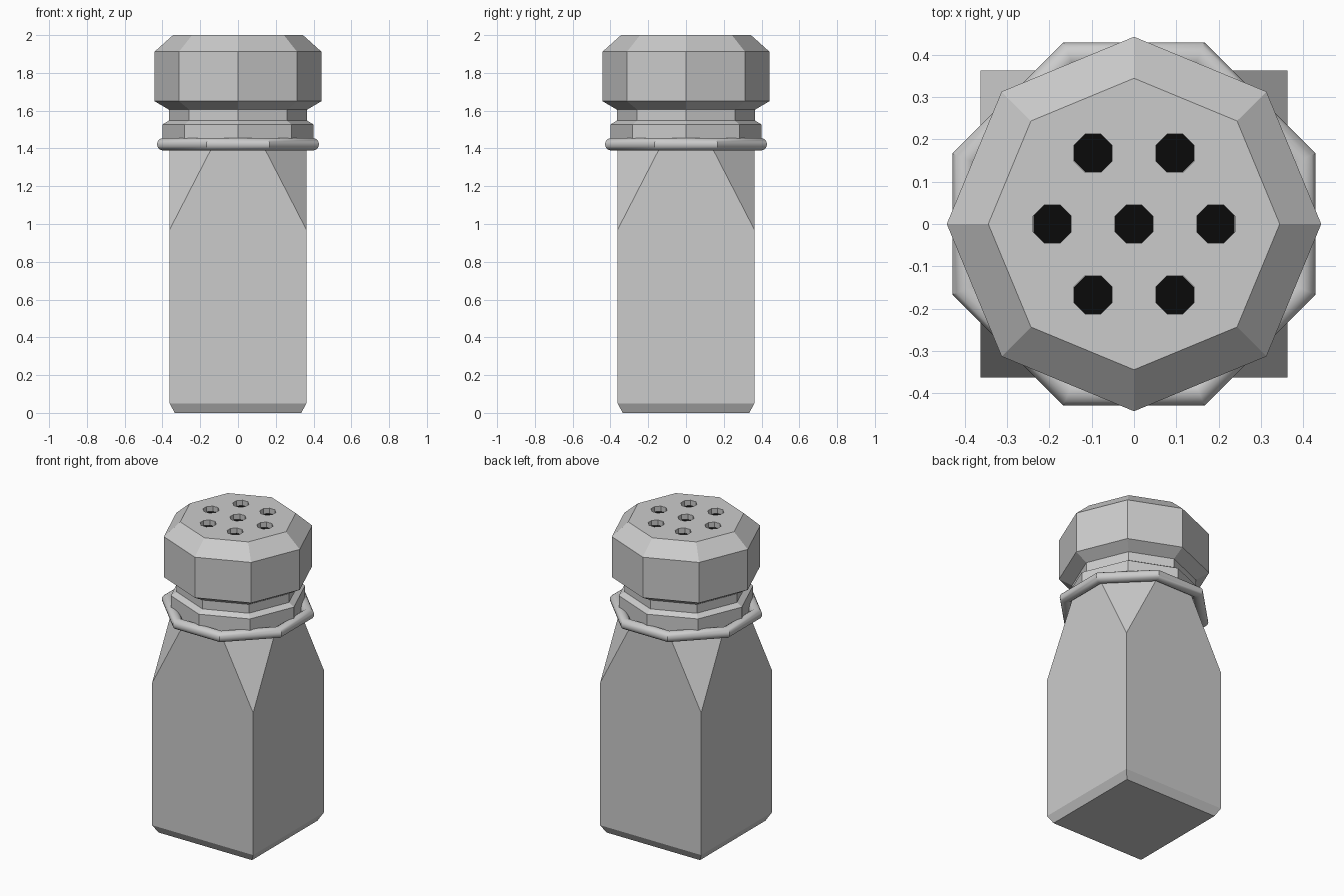
import bpy, bmesh
from math import sin, cos, tan, pi, radians

if "Cube" in bpy.data.objects:
    bpy.data.objects.remove(bpy.data.objects["Cube"])


def make_object(name, bm):
    bmesh.ops.recalc_face_normals(bm, faces=bm.faces)
    me = bpy.data.meshes.new(name)
    bm.to_mesh(me)
    bm.free()
    ob = bpy.data.objects.new(name, me)
    bpy.context.collection.objects.link(ob)
    return ob


def loft(bm, rings, caps=True, closed=False):
    rows = [[bm.verts.new(p) for p in r] for r in rings]
    pairs = list(zip(rows, rows[1:])) + ([(rows[-1], rows[0])] if closed else [])
    for a, b in pairs:
        n = len(a)
        for i in range(n):
            j = (i + 1) % n
            bm.faces.new((a[i], a[j], b[j], b[i]))
    if caps:
        bm.faces.new(rows[0])
        bm.faces.new(rows[-1])


def ngon(r, z, cx=0, cy=0, turn=0, n=8):
    return [(cx + r * cos(turn + 2 * pi * i / n), cy + r * sin(turn + 2 * pi * i / n), z) for i in range(n)]


def cut_square(a, b, z):
    # square of half width a whose flat sides end at +-b
    return [(a, -b, z), (a, b, z), (b, a, z), (-b, a, z), (-a, b, z), (-a, -b, z), (-b, -a, z), (b, -a, z)]


def turned(name, profile):
    bm = bmesh.new()
    loft(bm, [ngon(r, z) for r, z in profile])
    return make_object(name, bm)


# Square glass body with triangular shoulder facets
bm = bmesh.new()
for h, z in ((0.335, 0), (0.362, 0.05), (0.362, 0.97)):
    for sx in (-1, 1):
        for sy in (-1, 1):
            bm.verts.new((sx * h, sy * h, z))
for p in cut_square(0.362, 0.13, 1.42):
    bm.verts.new(p)
bmesh.ops.convex_hull(bm, input=bm.verts)
bmesh.ops.dissolve_limit(bm, angle_limit=radians(1), verts=bm.verts, edges=bm.edges)
make_object("body", bm)

# Rounded collar ring following the octagonal shoulder
bm = bmesh.new()
rings = []
for k in range(16):
    t = 2 * pi * k / 16
    o = 0.033 * cos(t)
    rings.append(cut_square(0.396 + o, 0.153 + o * tan(pi / 8), 1.422 + 0.033 * sin(t)))
loft(bm, rings, caps=False, closed=True)
collar = make_object("collar_ring", bm)
bpy.context.view_layer.objects.active = collar
collar.select_set(True)
bpy.ops.object.shade_smooth_by_angle(angle=radians(30))
collar.select_set(False)

# Stepped neck
turned("neck", [(0.40, 1.41), (0.40, 1.527), (0.365, 1.548), (0.365, 1.62)])

# Faceted cap
cap = turned("cap", [(0.365, 1.605), (0.442, 1.65), (0.442, 1.912), (0.344, 2.0)])

# Shaker holes: six around one
spots = [(0, 0)] + [(0.193 * cos(i * pi / 3), 0.193 * sin(i * pi / 3)) for i in range(6)]
floor_z = 1.965
bm = bmesh.new()
for x, y in spots:
    loft(bm, [ngon(0.0487, z, x, y, pi / 8) for z in (floor_z, 2.05)])
cutter = make_object("hole_cutter", bm)
cutter.hide_render = True
mod = cap.modifiers.new("holes", 'BOOLEAN')
mod.operation = 'DIFFERENCE'
mod.solver = 'EXACT'
mod.object = cutter
bpy.context.view_layer.objects.active = cap
cap.select_set(True)
bpy.ops.object.modifier_apply(modifier="holes")
bpy.data.objects.remove(cutter)

# Black hole floors
bm = bmesh.new()
for x, y in spots:
    bm.faces.new([bm.verts.new(p) for p in ngon(0.0485, floor_z + 0.001, x, y, pi / 8)])
floors = make_object("hole_floors", bm)
black = bpy.data.materials.new("black")
black.diffuse_color = (0.003, 0.003, 0.003, 1)
black.use_nodes = True
black.node_tree.nodes["Principled BSDF"].inputs["Base Color"].default_value = black.diffuse_color
floors.data.materials.append(black)
